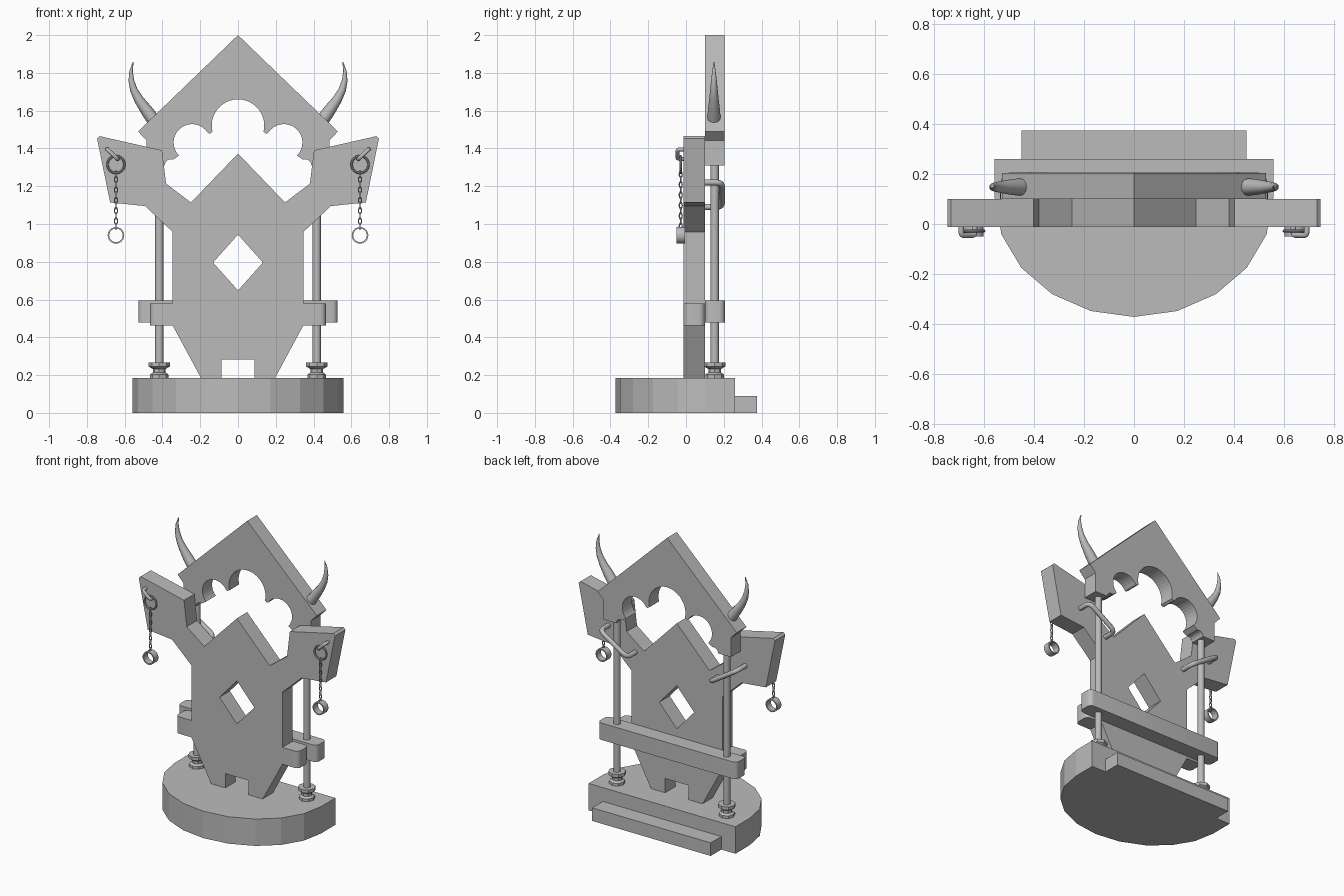
import bpy, bmesh
from math import sin, cos, pi, radians
from mathutils import Vector, Matrix

cube = bpy.data.objects.get("Cube")
if cube:
    bpy.data.objects.remove(cube)

grey = bpy.data.materials.new("plain grey")
grey.use_nodes = True
grey.diffuse_color = (0.5, 0.5, 0.5, 1)
grey.node_tree.nodes["Principled BSDF"].inputs["Base Color"].default_value = (0.5, 0.5, 0.5, 1)


def add(name, bm, smooth=False):
    bmesh.ops.recalc_face_normals(bm, faces=bm.faces)
    mesh = bpy.data.meshes.new(name)
    bm.to_mesh(mesh)
    bm.free()
    mesh.materials.clear()
    mesh.materials.append(grey)
    ob = bpy.data.objects.new(name, mesh)
    bpy.context.scene.collection.objects.link(ob)
    if smooth:
        bpy.ops.object.select_all(action='DESELECT')
        ob.select_set(True)
        bpy.context.view_layer.objects.active = ob
        bpy.ops.object.shade_smooth_by_angle(angle=radians(40))
    return ob


def arc(cx, cz, r, a, b, n):
    steps = [radians(a + (b - a) * i / n) for i in range(n + 1)]
    return [(cx + r * cos(t), cz + r * sin(t)) for t in steps]


def mirrored(half):
    """Close an outline given from its top centre down its +x side."""
    return half + [(-x, z) for x, z in reversed(half) if abs(x) > 1e-4]


def panel(name, outlines, y0, y1):
    """Upright slab; outlines after the first are holes."""
    curve = bpy.data.curves.new(name, 'CURVE')
    curve.dimensions, curve.fill_mode = '2D', 'BOTH'
    curve.extrude = (y1 - y0) / 2
    for pts in outlines:
        s = curve.splines.new('POLY')
        s.points.add(len(pts) - 1)
        for p, (x, z) in zip(s.points, pts):
            p.co = (x, z, 0, 1)
        s.use_cyclic_u = True
    tmp = bpy.data.objects.new(name + " outline", curve)
    mesh = bpy.data.meshes.new_from_object(tmp)
    bm = bmesh.new()
    bm.from_mesh(mesh)
    bpy.data.objects.remove(tmp)
    bpy.data.curves.remove(curve)
    bpy.data.meshes.remove(mesh)
    bmesh.ops.remove_doubles(bm, verts=bm.verts, dist=1e-5)
    bm.transform(Matrix.Translation((0, (y0 + y1) / 2, 0)) @ Matrix.Rotation(pi / 2, 4, 'X'))
    for f in bm.faces:
        f.smooth = False
    return add(name, bm)


def box(name, lo, hi, bevel=0, sides=(-1, 1)):
    """Box whose upright end edges may be rounded on the listed x sides."""
    lo, hi = Vector(lo), Vector(hi)
    bm = bmesh.new()
    bmesh.ops.create_cube(bm, size=1)
    edges = [e for e in bm.edges if abs(e.verts[0].co.z - e.verts[1].co.z) > 0.5
             and (1 if e.verts[0].co.x > 0 else -1) in sides]
    for v in bm.verts:
        v.co = (lo + hi) / 2 + v.co * (hi - lo)
    if bevel:
        bmesh.ops.bevel(bm, geom=edges, offset=bevel, segments=4, profile=0.5, affect='EDGES')
    return add(name, bm, bevel > 0)


def sweep(bm, path, radii, n=12, closed=False):
    """Round tube along a path, with one radius per point."""
    path = [Vector(p) for p in path]
    m = len(path)
    rings, side = [], None
    for i, p in enumerate(path):
        nxt = path[(i + 1) % m] if closed else path[min(i + 1, m - 1)]
        prv = path[i - 1] if closed else path[max(i - 1, 0)]
        t = (nxt - prv).normalized()
        ref = side if side else (Vector((0, 1, 0)) if abs(t.y) < 0.9 else Vector((0, 0, 1)))
        side = (ref - t * ref.dot(t)).normalized()
        up = t.cross(side)
        rings.append([bm.verts.new(p + radii[i] * (side * cos(a) + up * sin(a)))
                      for a in (2 * pi * k / n for k in range(n))])
    for i in range(m if closed else m - 1):
        a, b = rings[i], rings[(i + 1) % m]
        for k in range(n):
            bm.faces.new((a[k], a[(k + 1) % n], b[(k + 1) % n], b[k]))
    if not closed:
        bm.faces.new(rings[0])
        bm.faces.new(rings[-1])


def tube(name, path, radii, n=12, closed=False):
    bm = bmesh.new()
    if not isinstance(radii, list):
        radii = [radii] * len(path)
    sweep(bm, path, radii, n, closed)
    return add(name, bm, True)


def staple(name, p, q, y0, y1, r):
    """Bent bar leaving the panel at p, crossing at y1, and returning at q."""
    at = lambda f, g: (p[0] + (q[0] - p[0]) * f, y0 + (y1 - y0) * g, p[1] + (q[1] - p[1]) * f)
    stops = [(0, 0), (0, .7), (.02, .85), (.07, .96), (.14, 1)]
    path = [at(f, g) for f, g in stops] + [at(1 - f, g) for f, g in reversed(stops)]
    return tube(name, path, r)


# Base with a half-round front, and the rear step
bm = bmesh.new()
ring = [(0.558 * x, 0.105 + 0.477 * y) for x, y in arc(0, 0, 1, 180, 360, 10)]
ring += [(0.558, 0.26), (-0.558, 0.26)]
face = bm.faces.new([bm.verts.new((x, y, 0)) for x, y in ring])
top = bmesh.ops.extrude_face_region(bm, geom=[face])["geom"]
bmesh.ops.translate(bm, vec=(0, 0, 0.185), verts=[v for v in top if isinstance(v, bmesh.types.BMVert)])
add("base", bm)
box("rear_step", (-0.45, 0.26, 0), (0.45, 0.375, 0.09))

# Front board with raised arms, legs and a diamond opening
board = [(0, 1.373), (0.249, 1.114), (0.381, 1.214), (0.402, 1.39), (0.732, 1.465), (0.746, 1.452),
         (0.677, 1.114), (0.492, 1.095), (0.346, 0.958), (0.346, 0.463), (0.196, 0.185),
         (0.088, 0.185), (0.088, 0.283)]
diamond = [(0, 0.944), (0.132, 0.796), (0, 0.648), (-0.132, 0.796)]
panel("front_board", [mirrored(board), diamond], -0.012, 0.1)

# Gable with a scalloped arch
gable = [(0, 2), (0.529, 1.49), (0.484, 1.442), (0.484, 1.31)]
gable += arc(0.355, 1.31, 0.033, 0, 110, 6)
gable += arc(0.243, 1.431, 0.098, -45, 148, 16)
gable += [(0.15, 1.478)]
gable += arc(0, 1.521, 0.139, -14, 90, 12)
panel("gable", [mirrored(gable)], 0.1, 0.205)

# Rear cross beam
box("cross_beam", (-0.528, 0.1, 0.479), (0.528, 0.206, 0.595), 0.03)

for s, side in ((1, "left"), (-1, "right")):
    # Board tab, post and turned foot
    x0, x1 = sorted((s * 0.34, s * 0.466))
    box(side + "_tab", (x0, -0.012, 0.463), (x1, 0.1, 0.579), 0.03, (s,))
    px, py = s * 0.417, 0.152
    tube(side + "_post", [(px, py, 0.185), (px, py, 1.32)], 0.022, 16)
    foot = [(0.185, .05), (0.203, .05), (0.213, .034), (0.232, .034), (0.246, .056), (0.267, .056)]
    tube(side + "_post_foot", [(px, py, z) for z, r in foot], [r for z, r in foot], 8)

    # Slanted bracket holding the post to the board
    staple(side + "_bracket", (s * 0.315, 1.09), (s * 0.52, 1.22), 0.09, 0.19, 0.016)

    # Horn on the gable slope
    horn = [(.44, 1.54, .036), (.487, 1.605, .032), (.526, 1.66, .025), (.552, 1.71, .02),
            (.565, 1.76, .015), (.566, 1.81, .009), (.555, 1.857, .002)]
    tube(side + "_horn", [(s * x, 0.148, z) for x, z, r in horn], [r for x, z, r in horn], 12)

    # Wall staple, hanging ring, chain and shackle
    staple(side + "_chain_staple", (s * 0.638, 1.345), (s * 0.692, 1.395), 0, -0.045, 0.011)
    cx, cy = s * 0.646, -0.028
    tube(side + "_hanging_ring", [(cx, cy, 0) and (x, cy, z) for x, z in arc(cx, 1.315, 0.045, 0, 345, 23)],
         0.006, 8, True)
    bm = bmesh.new()
    count = 11
    for i in range(count):
        cz = 1.263 - (1.263 - 0.988) * i / (count - 1)
        link = [(0.008 * cos(a), 0.018 * sin(a)) for a in (2 * pi * k / 12 for k in range(12))]
        if i % 2:
            path = [(cx + u, cy, cz + v) for u, v in link]
        else:
            path = [(cx, cy + u, cz + v) for u, v in link]
        sweep(bm, path, [0.003] * 12, 6, True)
    add(side + "_chain", bm, True)
    bm = bmesh.new()
    prof = [(0.036, -0.05), (0.044, -0.05), (0.044, -0.004), (0.036, -0.004)]
    verts = [bm.verts.new((cx + r, y, 0.94)) for r, y in prof]
    edges = [bm.edges.new((verts[i], verts[(i + 1) % 4])) for i in range(4)]
    bmesh.ops.spin(bm, geom=verts + edges, cent=(cx, 0, 0.94), axis=(0, 1, 0), angle=2 * pi, steps=24)
    bmesh.ops.remove_doubles(bm, verts=bm.verts, dist=1e-5)
    add(side + "_shackle", bm, True)
